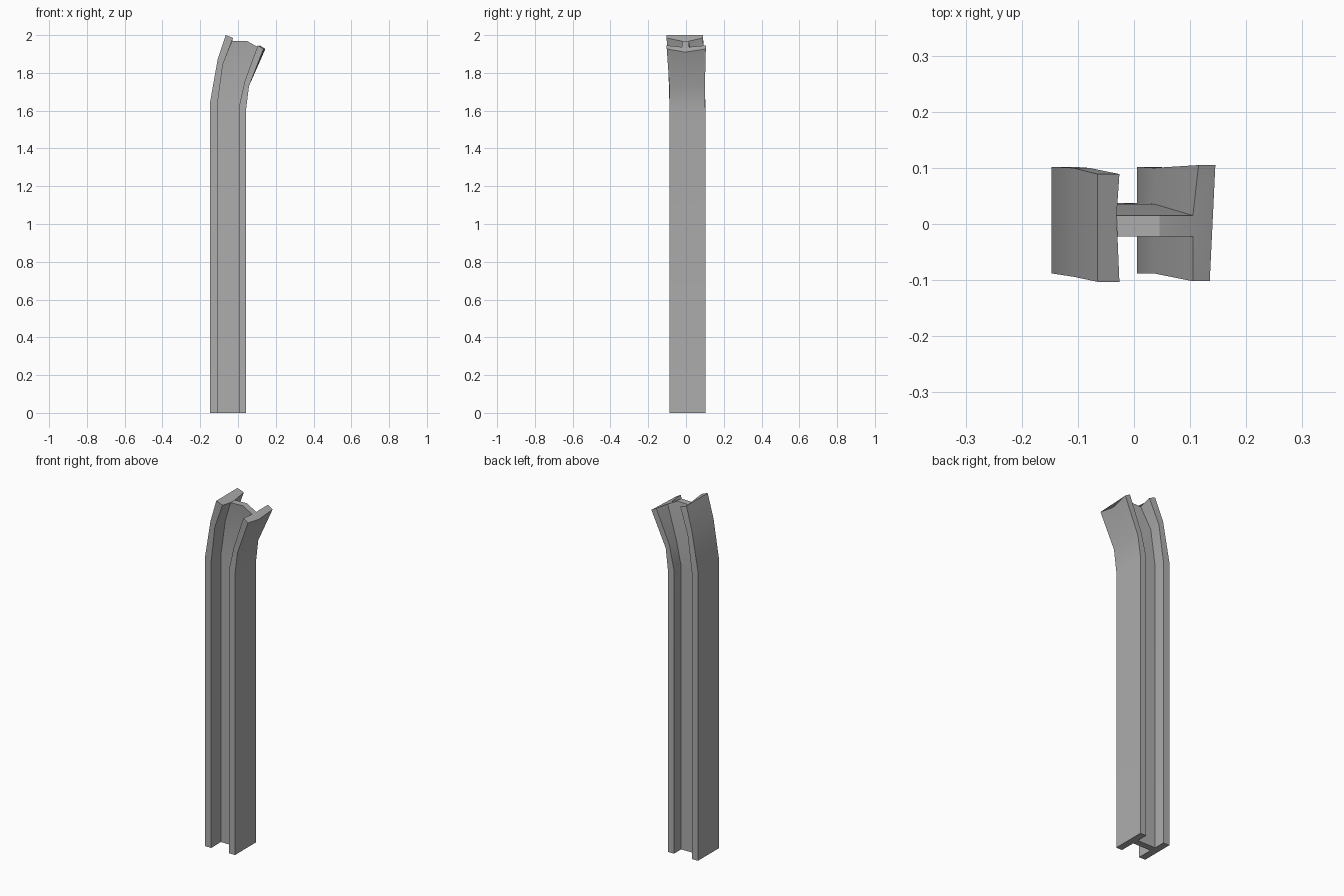
import bpy
import bmesh

cube = bpy.data.objects.get("Cube")
if cube:
    bpy.data.objects.remove(cube, do_unlink=True)

# Plain steel grey
steel = bpy.data.materials.new("steel_grey")
steel.use_nodes = True
grey = (0.42, 0.42, 0.42, 1)
steel.diffuse_color = grey
steel.node_tree.nodes["Principled BSDF"].inputs["Base Color"].default_value = grey


def section(outer_l, inner_l, web_mid, inner_r, outer_r, left_y, right_y, web_y,
            flare=0.0, dip=0.0):
    """One H-shaped ring; columns are (x, z), depths are (front, back)."""
    def side(k):
        # k = 0 front, 1 back: points from the left edge to the right edge
        tip = flare if k else 0.0
        return [
            (outer_l[0], left_y[k], outer_l[1]),
            (inner_l[0] + flare / 2, left_y[k], inner_l[1] + dip),
            (inner_l[0], web_y[k], inner_l[1]),
            (web_mid[0], web_y[k], web_mid[1]),
            (inner_r[0], web_y[k], inner_r[1]),
            (inner_r[0] + tip, right_y[k], inner_r[1] + dip / 2),
            (outer_r[0] + tip, right_y[k], outer_r[1] + dip),
        ]
    mid_r = (outer_r[0], sum(web_y) / 2, outer_r[1])
    mid_l = (outer_l[0], sum(web_y) / 2, outer_l[1])
    return side(0) + [mid_r] + side(1)[::-1] + [mid_l]


def straight(z_left, z_right):
    xs = (-0.147, -0.108, -0.05, 0.005, 0.043)
    cols = [(x, z_left + (z_right - z_left) * i / 4) for i, x in enumerate(xs)]
    return section(*cols, (-0.088, 0.102), (-0.088, 0.102), (0.0, 0.037))


# Straight shaft, then the bent and flared head
rings = [
    straight(0, 0),
    straight(1.65, 1.61),
    section((-0.108, 1.87), (-0.08, 1.845), (-0.02, 1.80), (0.035, 1.755), (0.058, 1.73),
            (-0.094, 0.100), (-0.088, 0.100), (0.0, 0.036)),
    section((-0.065, 2.0), (-0.031, 1.968), (0.045, 1.97), (0.105, 1.937), (0.135, 1.91),
            (-0.103, 0.089), (-0.102, 0.105), (-0.022, 0.015), 0.01, 0.017),
]

bm = bmesh.new()
loops = [[bm.verts.new(p) for p in ring] for ring in rings]
n = len(loops[0])
for low, high in zip(loops, loops[1:]):
    for i in range(n):
        j = (i + 1) % n
        bm.faces.new((low[i], low[j], high[j], high[i]))

# End caps: two flanges and the two halves of the web
caps = ((0, 1, 2, 12, 13, 14, 15), (2, 3, 11, 12), (3, 4, 10, 11),
        (4, 5, 6, 7, 8, 9, 10))
for loop in (loops[0], loops[-1]):
    for cap in caps:
        bm.faces.new([loop[i] for i in cap])
bmesh.ops.recalc_face_normals(bm, faces=bm.faces)

mesh = bpy.data.meshes.new("bent_beam")
bm.to_mesh(mesh)
bm.free()
mesh.materials.append(steel)
beam = bpy.data.objects.new("bent_beam", mesh)
bpy.context.collection.objects.link(beam)

# Soft shading along the bend, crisp beam edges
bpy.ops.object.select_all(action="DESELECT")
beam.select_set(True)
bpy.context.view_layer.objects.active = beam
bpy.ops.object.shade_smooth_by_angle(angle=0.52)
